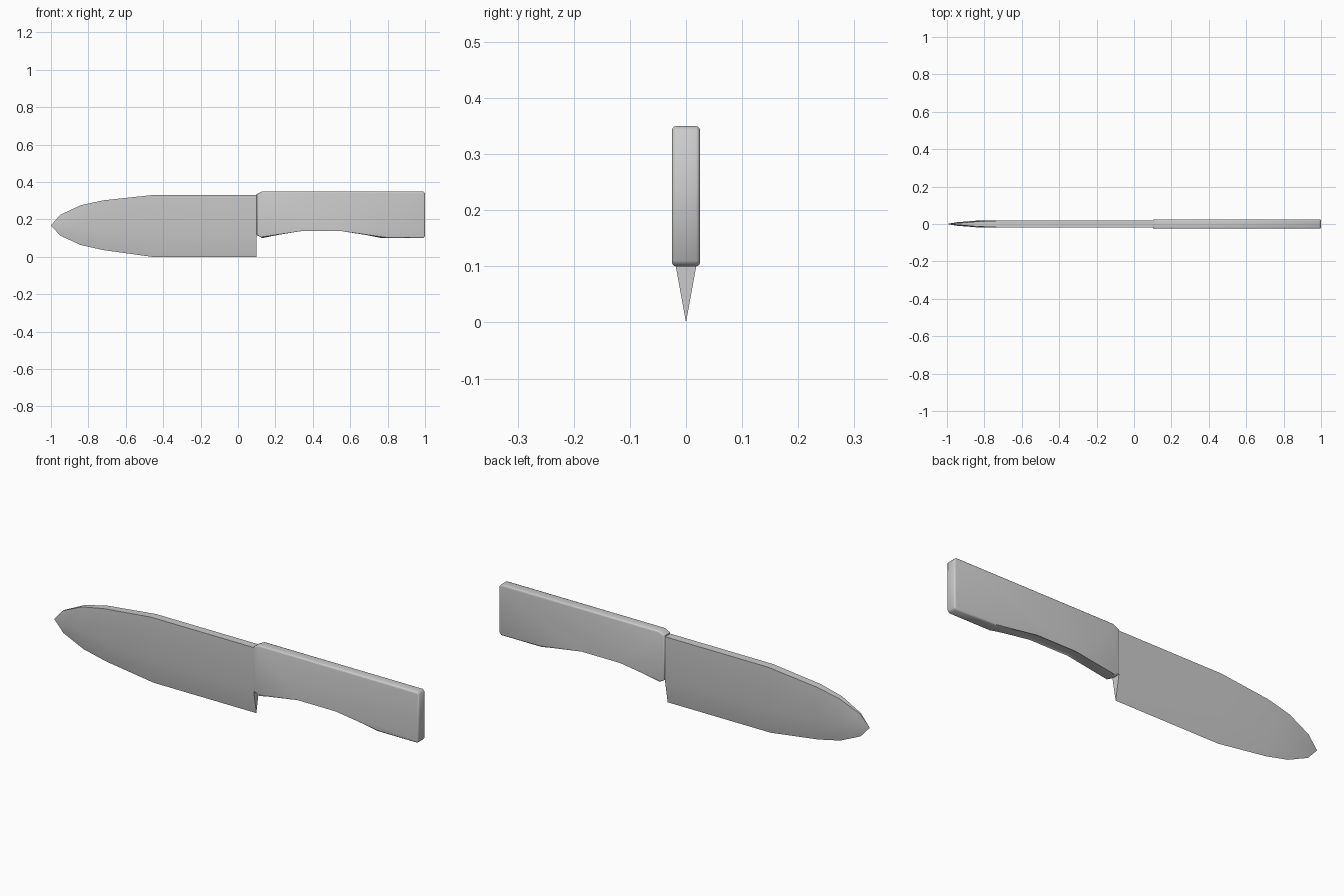
import bpy, bmesh

if "Cube" in bpy.data.objects:
    bpy.data.objects.remove(bpy.data.objects["Cube"])


def finish(name, bm, angle=0.6):
    bmesh.ops.recalc_face_normals(bm, faces=bm.faces)
    mesh = bpy.data.meshes.new(name)
    bm.to_mesh(mesh)
    bm.free()
    obj = bpy.data.objects.new(name, mesh)
    bpy.context.collection.objects.link(obj)
    bpy.ops.object.select_all(action='DESELECT')
    obj.select_set(True)
    bpy.context.view_layer.objects.active = obj
    bpy.ops.object.shade_smooth_by_angle(angle=angle)
    return obj


# blade: lofted wedge stations (x, spine z, bevel z, edge z, spine half width, bevel half width)
stations = [
    (0.10, 0.33, 0.11, 0.0, 0.02, 0.02),
    (-0.46, 0.33, 0.11, 0.0, 0.02, 0.02),
    (-0.72, 0.302, 0.13, 0.036, 0.018, 0.02),
    (-0.84, 0.276, 0.15, 0.063, 0.013, 0.018),
    (-0.95, 0.225, 0.165, 0.113, 0.004, 0.009),
]
bm = bmesh.new()
rings = []
for x, top, mid, low, wt, wm in stations:
    pts = [(x, -wt, top), (x, -wm, mid), (x, 0, low), (x, wm, mid), (x, wt, top)]
    rings.append([bm.verts.new(p) for p in pts])
for a, b in zip(rings, rings[1:]):
    for i in range(5):
        j = (i + 1) % 5
        bm.faces.new((a[i], a[j], b[j], b[i]))
tip = bm.verts.new((-1, 0, 0.168))
for i in range(5):
    bm.faces.new((rings[-1][i], rings[-1][(i + 1) % 5], tip))
bm.faces.new(rings[0])
finish("blade", bm)

# handle: extruded grip profile with rounded edges
profile = [(0.10, 0.335), (0.10, 0.117), (0.13, 0.10), (0.34, 0.145), (0.55, 0.145),
           (0.77, 0.10), (0.99, 0.10), (1.0, 0.11), (1.0, 0.34), (0.99, 0.35), (0.13, 0.35)]
bm = bmesh.new()
sides = [[bm.verts.new((x, y, z)) for x, z in profile] for y in (-0.025, 0.025)]
caps = [bm.faces.new(s) for s in sides]
n = len(profile)
for i in range(n):
    j = (i + 1) % n
    bm.faces.new((sides[0][i], sides[0][j], sides[1][j], sides[1][i]))
rim = list({e for f in caps for e in f.edges})
bmesh.ops.bevel(bm, geom=rim, offset=0.007, segments=3, profile=0.5,
                affect='EDGES', clamp_overlap=True)
finish("handle", bm, 0.9)
